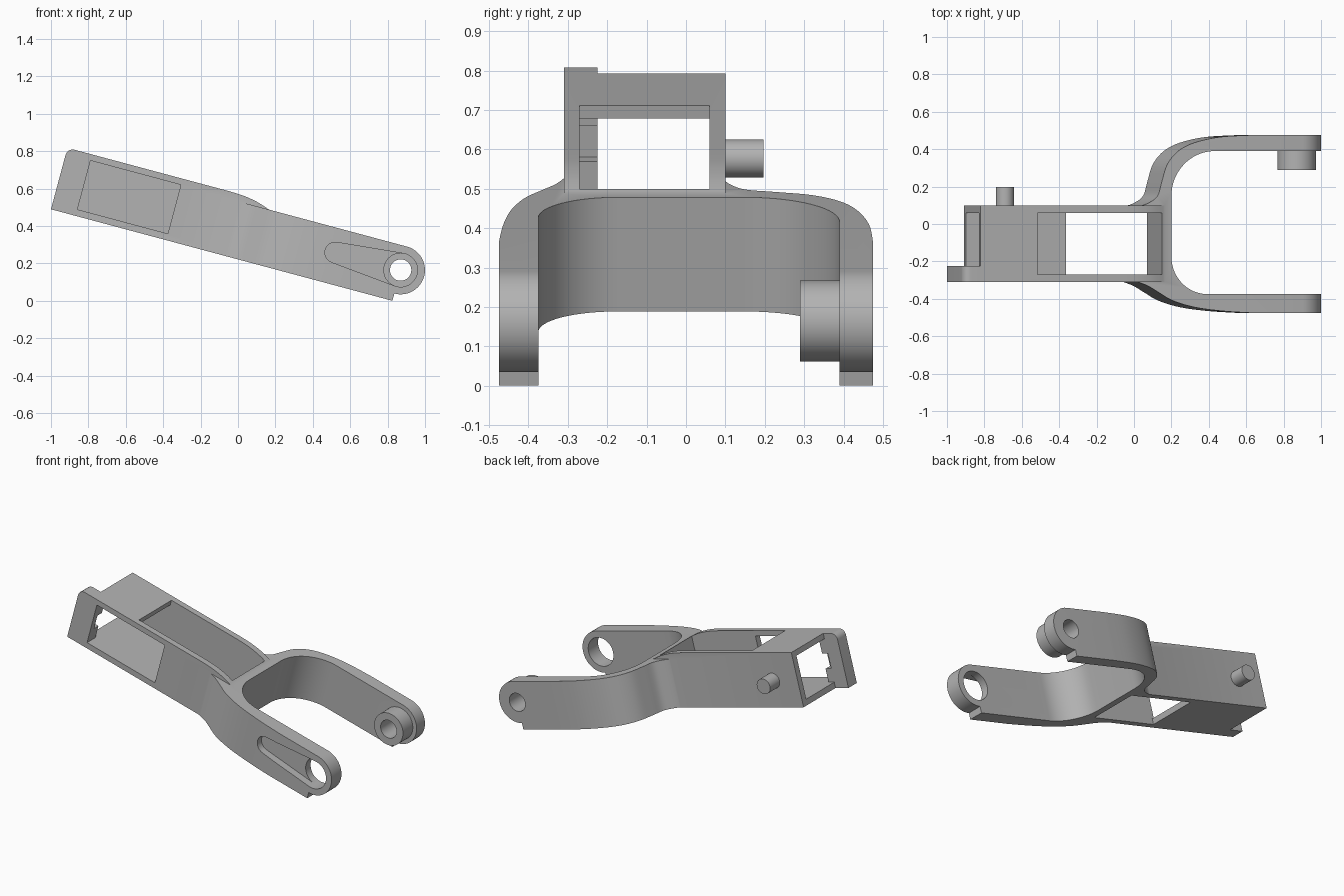
import bpy, bmesh, math
from mathutils import Matrix, Vector

if "Cube" in bpy.data.objects:
    bpy.data.objects.remove(bpy.data.objects["Cube"])

grey = bpy.data.materials.new("plain grey")
grey.use_nodes = True
COLOUR = (0.45, 0.45, 0.45, 1)
grey.diffuse_color = COLOUR
grey.node_tree.nodes["Principled BSDF"].inputs["Base Color"].default_value = COLOUR

# Parts are built lying flat, then tilted down toward +x
TILT = math.radians(15)
LENGTH, PIVOT_Z, END_R, ARM_H, BODY_H = 1.89, 0.17, 0.13, 0.30, 0.34
PLACE = Matrix.Translation((-1, 0, LENGTH * math.sin(TILT))) @ Matrix.Rotation(TILT, 4, "Y")


def prism(name, profile, low, high, axis):
    """Extrude a closed 2D profile along y (profile in x,z) or z (profile in x,y)."""
    bm = bmesh.new()

    def point(p, h):
        return (p[0], h, p[1]) if axis == "y" else (p[0], p[1], h)

    face = bm.faces.new([bm.verts.new(point(p, low)) for p in profile])
    grown = bmesh.ops.extrude_face_region(bm, geom=[face])
    move = Vector(point((0, 0), high - low))
    bmesh.ops.translate(bm, vec=move, verts=[v for v in grown["geom"] if isinstance(v, bmesh.types.BMVert)])
    bmesh.ops.recalc_face_normals(bm, faces=bm.faces)
    mesh = bpy.data.meshes.new(name)
    bm.to_mesh(mesh)
    bm.free()
    mesh.materials.append(grey)
    obj = bpy.data.objects.new(name, mesh)
    bpy.context.collection.objects.link(obj)
    return obj


def box(name, x0, x1, y0, y1, z0, z1):
    return prism(name, [(x0, z0), (x1, z0), (x1, z1), (x0, z1)], y0, y1, "y")


def arc(cx, cy, r, start, end, n=16):
    angles = [math.radians(start + (end - start) * i / n) for i in range(n + 1)]
    return [(cx + r * math.cos(a), cy + r * math.sin(a)) for a in angles]


def disc(name, x, z, r, y0, y1):
    return prism(name, arc(x, z, r, 0, 360, 48)[:-1], y0, y1, "y")


def smooth(points, n=5):
    """Catmull-Rom curve through the points."""
    pts = [Vector(p) for p in [points[0]] + points + [points[-1]]]
    out = []
    for a, b, c, d in zip(pts, pts[1:], pts[2:], pts[3:]):
        for i in range(n):
            t = i / n
            out.append(0.5 * (2 * b + (c - a) * t + (2 * a - 5 * b + 4 * c - d) * t * t
                              + (3 * b - a - 3 * c + d) * t ** 3))
    return [tuple(p) for p in out] + [points[-1]]


def combine(target, tool, operation):
    mod = target.modifiers.new("combine", "BOOLEAN")
    mod.operation, mod.object, mod.solver = operation, tool, "EXACT"
    bpy.context.view_layer.objects.active = target
    bpy.ops.object.modifier_apply(modifier=mod.name)
    bpy.data.objects.remove(tool)


# Fork seen from above: flared outside, rounded inside
back_flare = smooth([(0.98, 0.095), (1.03, 0.11), (1.085, 0.15), (1.11, 0.23), (1.14, 0.32),
                     (1.2, 0.39), (1.29, 0.435), (1.43, 0.465), (1.6, 0.475)])
front_flare = smooth([(1.6, -0.475), (1.44, -0.465), (1.29, -0.445), (1.17, -0.41),
                      (1.09, -0.365), (1.03, -0.33), (0.96, -0.305)])
inside = arc(1.402, 0.15, 0.24, 90, 180) + arc(1.362, -0.175, 0.2, 180, 270)
fork = prism("fork_frame", back_flare + [(2.1, 0.475), (2.1, 0.39)] + inside
             + [(2.1, -0.375), (2.1, -0.475)] + front_flare, 0, ARM_H, "z")

# Rounded arm tips with a small step underneath
tip = [(0.5, -0.1), (LENGTH, -0.1)] + arc(LENGTH, PIVOT_Z, END_R, -90, 90, 24) + [(1.7, 0.4), (0.5, 0.4)]
tip = [p for p in tip if p != (1.7, 0.4) and p != (0.5, 0.4)] + [(0.5, ARM_H)]
combine(fork, prism("tip_trim", tip, -0.7, 0.7, "y"), "INTERSECT")

# Box housing with a crest that drops to the fork
crest = smooth([(1.14, 0.295), (1.06, 0.322), (0.98, 0.336), (0.9, BODY_H)])
housing = prism("housing", [(0.095, 0), (1.14, 0)] + crest + [(0.095, BODY_H)], -0.31, 0.10, "y")
combine(fork, housing, "UNION")

# Hollow inside, top and bottom openings, side window
for limits in [(-0.1, 1.107, -0.27, 0.06, 0.036, 0.306),
               (0.41, 1.107, -0.27, 0.06, 0.2, 0.6),
               (0.65, 1.107, -0.27, 0.06, -0.2, 0.2),
               (0.137, 0.637, -0.4, -0.2, 0.036, 0.306)]:
    combine(fork, box("opening", *limits), "DIFFERENCE")

# End flange with a notch
corner = arc(0.04, BODY_H - 0.04, 0.04, 90, 180, 8)
flange = prism("flange", [(0, 0), (0.137, 0), (0.137, BODY_H)] + corner, -0.31, -0.225, "y")
combine(flange, box("notch", 0.095, 0.2, -0.4, -0.1, 0.12, 0.213), "DIFFERENCE")
combine(fork, flange, "UNION")

# Tapered recess and wide hole in the front arm
SLOT_X, SLOT_R, HOLE_R = 1.528, 0.055, 0.09
lean = math.degrees(math.asin((HOLE_R - SLOT_R) / (LENGTH - SLOT_X)))
slot = (arc(SLOT_X, PIVOT_Z, SLOT_R, 90 + lean, 270 - lean)
        + arc(LENGTH, PIVOT_Z, HOLE_R, -90 - lean, 90 + lean, 24))
combine(fork, prism("recess", slot, -0.6, -0.425, "y"), "DIFFERENCE")
combine(fork, disc("wide_hole", LENGTH, PIVOT_Z, HOLE_R, -0.6, -0.3), "DIFFERENCE")

# Boss with a through hole on the back arm
combine(fork, disc("boss", LENGTH, PIVOT_Z, 0.103, 0.29, 0.42), "UNION")
combine(fork, disc("bore", LENGTH, PIVOT_Z, 0.057, 0.2, 0.6), "DIFFERENCE")

# Side pin
pin = disc("side_pin", 0.277, 0.165, 0.048, 0.09, 0.197)

for obj in (fork, pin):
    obj.data.transform(PLACE)
    bpy.ops.object.select_all(action="DESELECT")
    obj.select_set(True)
    bpy.context.view_layer.objects.active = obj
    bpy.ops.object.shade_smooth_by_angle(angle=math.radians(30))
